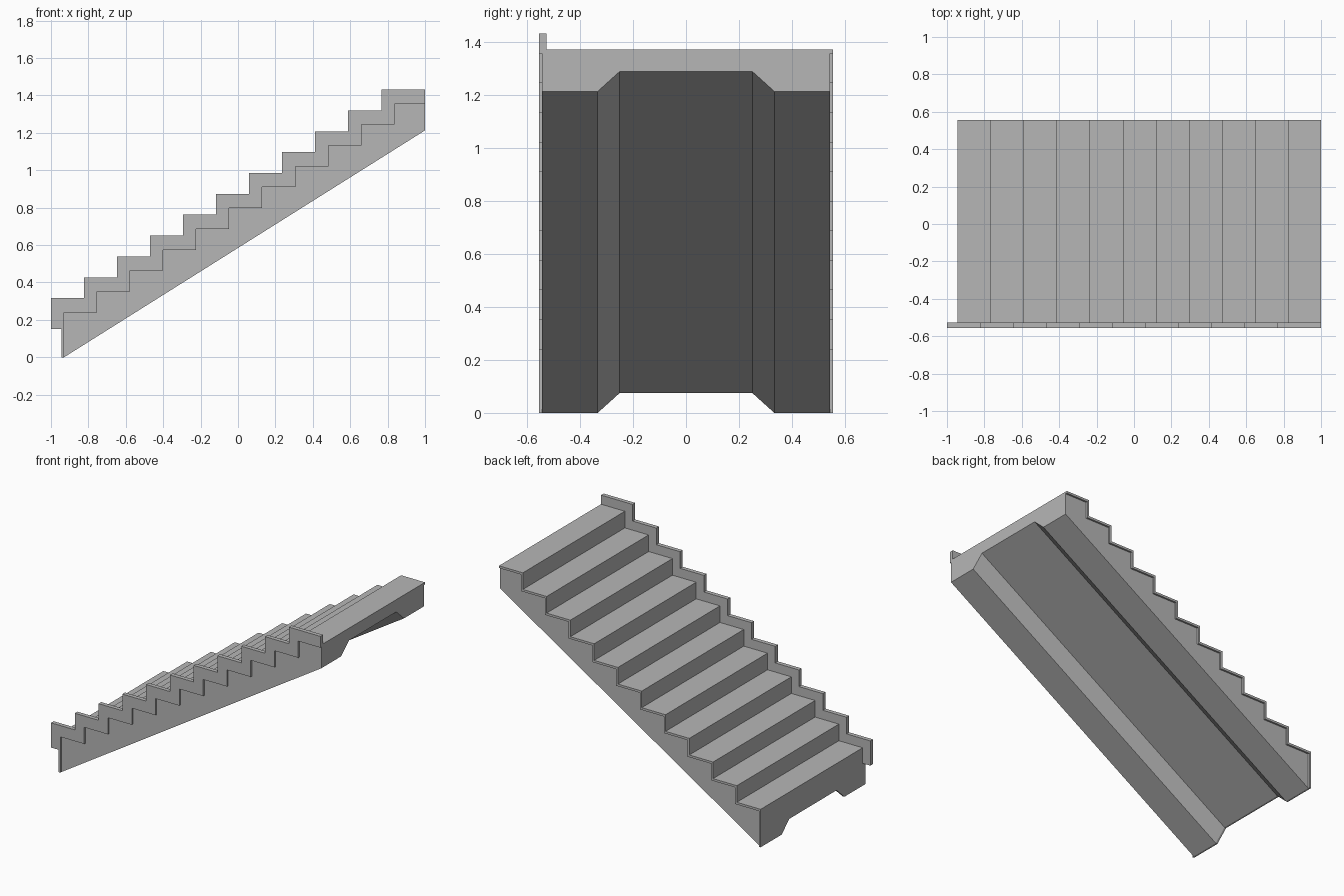
import bpy
import bmesh

cube = bpy.data.objects.get("Cube")
if cube:
    bpy.data.objects.remove(cube, do_unlink=True)

STEPS, RUN, RISE = 11, 0.1766, 0.1115
END = 1.0
FLOOR_X = -0.93      # foot of the structural flight
COVER_X = -0.943     # face of the lowest riser finish
SOFFIT_END = 1.213   # underside height at the top end

concrete = bpy.data.materials.new("concrete grey")
concrete.use_nodes = True
grey = (0.47, 0.47, 0.47, 1)
concrete.diffuse_color = grey
concrete.node_tree.nodes["Principled BSDF"].inputs["Base Color"].default_value = grey


def zigzag(x, z):
    """Stepped line: riser top and tread end for every step."""
    pts = []
    for i in range(STEPS):
        top = z + i * RISE
        end = END if i == STEPS - 1 else x + (i + 1) * RUN
        pts += [(x + i * RUN, top), (end, top)]
    return pts


def loft(name, profile, sections):
    """Join side profiles placed at several (y, underside lift) sections."""
    bm = bmesh.new()
    rings = [[bm.verts.new((x, y, z)) for x, z in profile(lift)]
             for y, lift in sections]
    n = len(rings[0])
    for a, b in zip(rings, rings[1:]):
        for i in range(n):
            j = (i + 1) % n
            bm.faces.new((a[i], a[j], b[j], b[i]))
    bm.faces.new(rings[0])
    bm.faces.new(rings[-1][::-1])
    bmesh.ops.recalc_face_normals(bm, faces=bm.faces[:])
    # merge the flat strips across each tread and riser
    bmesh.ops.dissolve_limit(bm, angle_limit=0.01, verts=bm.verts[:], edges=bm.edges[:])
    mesh = bpy.data.meshes.new(name)
    bm.to_mesh(mesh)
    bm.free()
    mesh.materials.append(concrete)
    obj = bpy.data.objects.new(name, mesh)
    bpy.context.collection.objects.link(obj)
    return obj


body_line = zigzag(FLOOR_X, 0.24)
cover_line = zigzag(COVER_X, 0.255)
skirt_line = zigzag(-1.0, 0.316)


def body_profile(lift):
    return [(FLOOR_X, lift)] + body_line + [(END, SOFFIT_END + lift)]


def cover_profile(lift):
    return [(COVER_X, lift)] + cover_line + body_line[::-1] + [(FLOOR_X, lift)]


def skirt_profile(lift):
    return ([(-1.0, 0.15)] + skirt_line + body_line[::-1]
            + [(FLOOR_X, lift), (COVER_X, lift), (COVER_X, 0.15)])


# Underside channel with sloped flanks
channel = [(-0.333, 0), (-0.25, 0.075), (0.25, 0.075), (0.333, 0)]

# Structural flight, stepped finish and side skirting
loft("stair_flight", body_profile, [(-0.543, 0)] + channel + [(0.543, 0)])
loft("tread_and_riser_cover", cover_profile, [(-0.527, 0)] + channel + [(0.555, 0)])
loft("stepped_skirting", skirt_profile, [(-0.555, 0), (-0.527, 0)])
